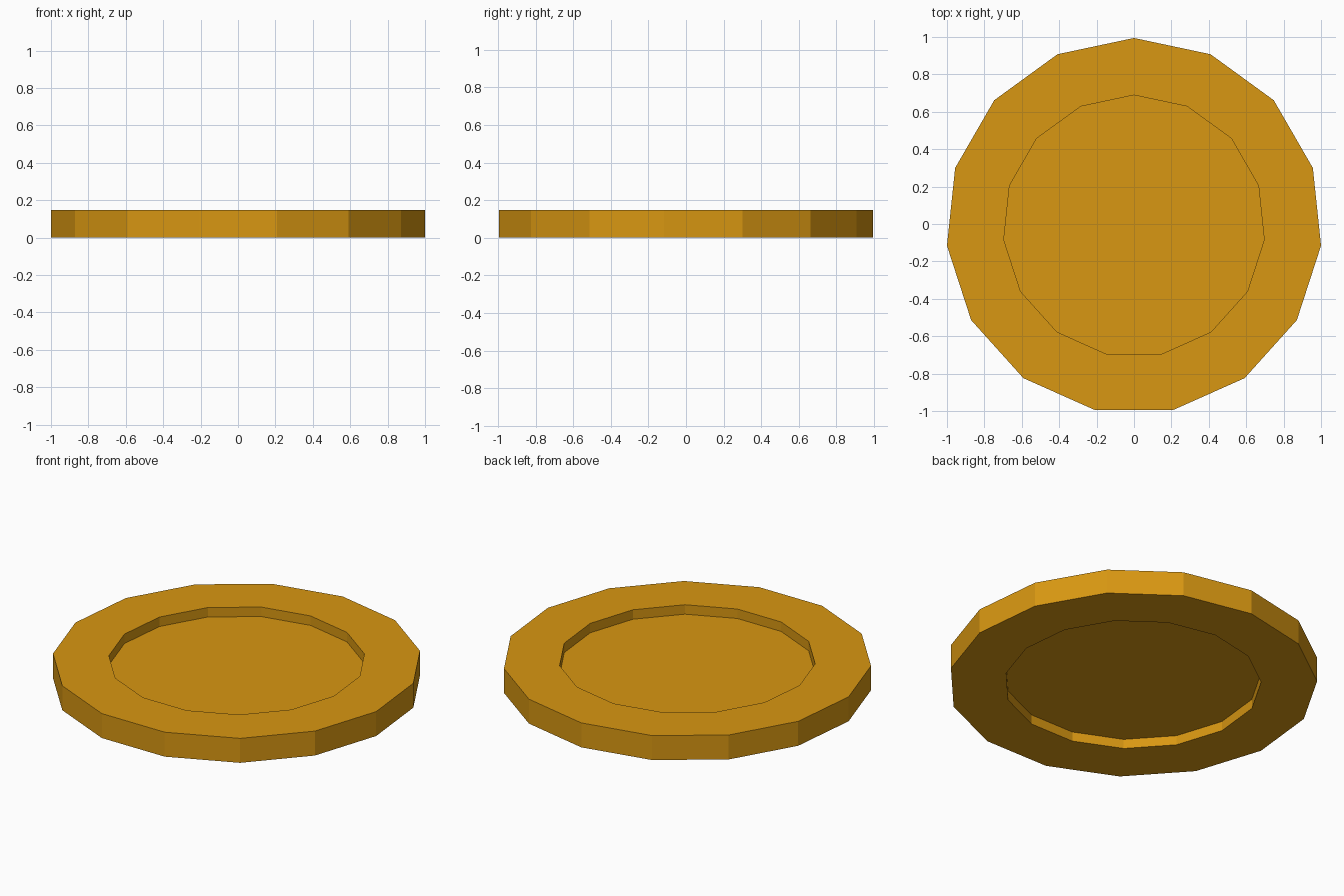
import bpy, bmesh
from math import cos, sin, pi, tau

if "Cube" in bpy.data.objects:
    bpy.data.objects.remove(bpy.data.objects["Cube"])

SIDES = 15
OUTER, INNER = 1.0055, 0.70
HEIGHT, RECESS = 0.147, 0.057
Y_SHIFT = -0.011          # an odd-sided disc is centred by its bounds

gold = bpy.data.materials.new("gold")
gold.diffuse_color = (0.69, 0.31, 0.006, 1)
gold.use_nodes = True
gold.node_tree.nodes["Principled BSDF"].inputs["Base Color"].default_value = gold.diffuse_color

bm = bmesh.new()


def ring(radius, z):
    return [bm.verts.new((radius * cos(pi / 2 + tau * i / SIDES),
                          radius * sin(pi / 2 + tau * i / SIDES) + Y_SHIFT, z))
            for i in range(SIDES)]


# Profile from the lower recess, around the rim, to the upper recess
profile = [(INNER, RECESS), (INNER, 0), (OUTER, 0),
           (OUTER, HEIGHT), (INNER, HEIGHT), (INNER, HEIGHT - RECESS)]
rings = [ring(r, z) for r, z in profile]
for a, b in zip(rings, rings[1:]):
    for i in range(SIDES):
        j = (i + 1) % SIDES
        bm.faces.new((a[i], a[j], b[j], b[i]))

# Sunken faces on both sides
bm.faces.new(rings[0][::-1])
bm.faces.new(rings[-1])
bmesh.ops.recalc_face_normals(bm, faces=bm.faces[:])

mesh = bpy.data.meshes.new("coin")
bm.to_mesh(mesh)
bm.free()
mesh.materials.append(gold)
bpy.context.collection.objects.link(bpy.data.objects.new("coin", mesh))
